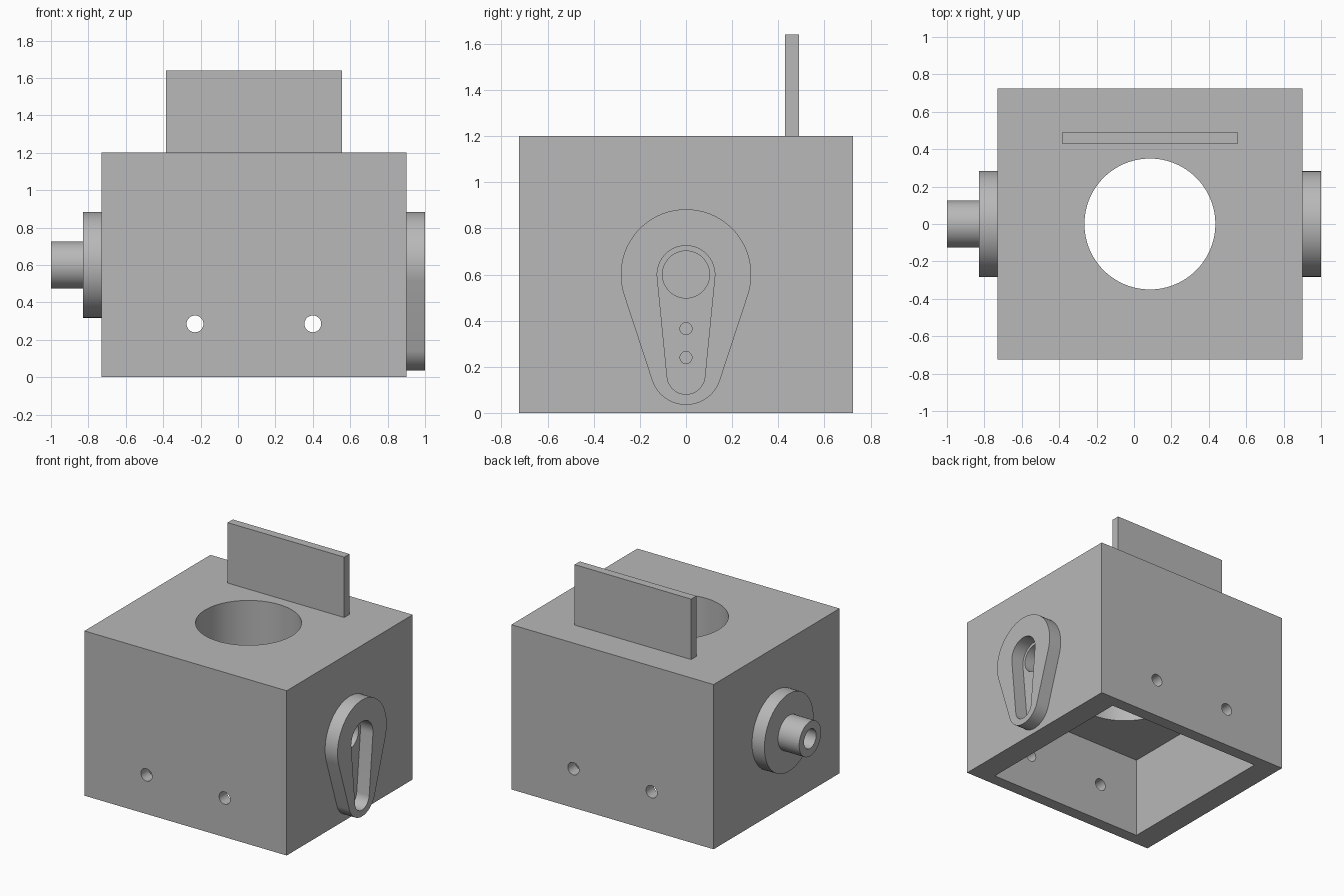
import bpy, bmesh
from math import sin, cos, asin, pi, radians
from mathutils import Vector

if "Cube" in bpy.data.objects:
    bpy.data.objects.remove(bpy.data.objects["Cube"], do_unlink=True)

grey = bpy.data.materials.new("plain grey")
grey.use_nodes = True
grey.diffuse_color = (0.48, 0.48, 0.48, 1)
grey.node_tree.nodes["Principled BSDF"].inputs["Base Color"].default_value = grey.diffuse_color

AXIS_Z = 0.6
BODY_LEFT, BODY_RIGHT, HALF_Y = 0.90, -0.73, 0.725
MID_X = (BODY_LEFT + BODY_RIGHT) / 2


def prism(name, points, offset):
    """Extrude a closed outline along an offset vector."""
    bm = bmesh.new()
    face = bm.faces.new([bm.verts.new(p) for p in points])
    moved = bmesh.ops.extrude_face_region(bm, geom=[face])["geom"]
    bmesh.ops.translate(bm, vec=Vector(offset),
                        verts=[v for v in moved if isinstance(v, bmesh.types.BMVert)])
    bmesh.ops.recalc_face_normals(bm, faces=bm.faces)
    mesh = bpy.data.meshes.new(name)
    bm.to_mesh(mesh)
    bm.free()
    mesh.materials.append(grey)
    obj = bpy.data.objects.new(name, mesh)
    bpy.context.collection.objects.link(obj)
    return obj


def box(name, low, high):
    x0, y0, z0 = low
    x1, y1, z1 = high
    return prism(name, [(x0, y0, z0), (x1, y0, z0), (x1, y1, z0), (x0, y1, z0)], (0, 0, z1 - z0))


def rod(name, start, offset, radius, sides=64):
    """Cylinder running from start along an axis-aligned offset."""
    axis = Vector(offset).normalized()
    u = axis.orthogonal().normalized()
    v = axis.cross(u)
    ring = [Vector(start) + radius * (u * cos(2 * pi * i / sides) + v * sin(2 * pi * i / sides))
            for i in range(sides)]
    return prism(name, ring, offset)


def teardrop(name, x, length, top_r, low_z, low_r, steps=40):
    """Large upper arc and small lower arc joined by tangents."""
    tilt = asin((top_r - low_r) / (AXIS_Z - low_z))
    points = []
    for z, r, a0, a1 in ((AXIS_Z, top_r, -tilt, pi + tilt),
                         (low_z, low_r, pi + tilt, 2 * pi - tilt)):
        for i in range(steps + 1):
            a = a0 + (a1 - a0) * i / steps
            points.append((x, r * cos(a), z + r * sin(a)))
    return prism(name, points, (length, 0, 0))


def cut(target, *cutters):
    for cutter in cutters:
        mod = target.modifiers.new("cut", "BOOLEAN")
        mod.operation, mod.solver, mod.object = "DIFFERENCE", "EXACT", cutter
        bpy.context.view_layer.objects.active = target
        bpy.ops.object.modifier_apply(modifier=mod.name)
        bpy.data.objects.remove(cutter, do_unlink=True)


# Housing: block with a square cavity below, round shaft above and cross holes
housing = box("housing", (BODY_RIGHT, -HALF_Y, 0), (BODY_LEFT, HALF_Y, 1.2))
cut(housing,
    box("cavity", (MID_X - 0.64, -0.635, -0.2), (MID_X + 0.64, 0.635, AXIS_Z)),
    rod("top_opening", (MID_X, 0, 0.4), (0, 0, 1), 0.35, 96))
for x in (-0.23, 0.40):
    cut(housing, rod("cross_hole", (x, -1, 0.285), (0, 2, 0), 0.045, 32))
for z, radius in ((AXIS_Z, 0.102), (0.365, 0.026), (0.24, 0.026)):
    cut(housing, rod("side_hole", (0.80, 0, z), (0.2, 0, 0), radius, 48))

# Upright plate on the top
back_plate = box("back_plate", (-0.385, 0.43, 1.2), (0.555, 0.49, 1.64))

# Teardrop frame on the left side
side_frame = teardrop("side_frame", BODY_LEFT, 0.1, 0.283, 0.19, 0.155)
cut(side_frame, teardrop("slot", 0.85, 0.2, 0.125, 0.163, 0.082))

# Round flange and hollow spigot on the right side
flange = rod("flange", (BODY_RIGHT, 0, AXIS_Z), (-0.1, 0, 0), 0.283)
spigot = rod("spigot", (-0.83, 0, AXIS_Z), (-0.17, 0, 0), 0.126)
cut(spigot, rod("bore", (-0.835, 0, AXIS_Z), (-0.2, 0, 0), 0.07))

# Smooth curved walls, crisp edges
for obj in (housing, back_plate, side_frame, flange, spigot):
    bpy.ops.object.select_all(action="DESELECT")
    obj.select_set(True)
    bpy.context.view_layer.objects.active = obj
    bpy.ops.object.shade_smooth_by_angle(angle=radians(30))
